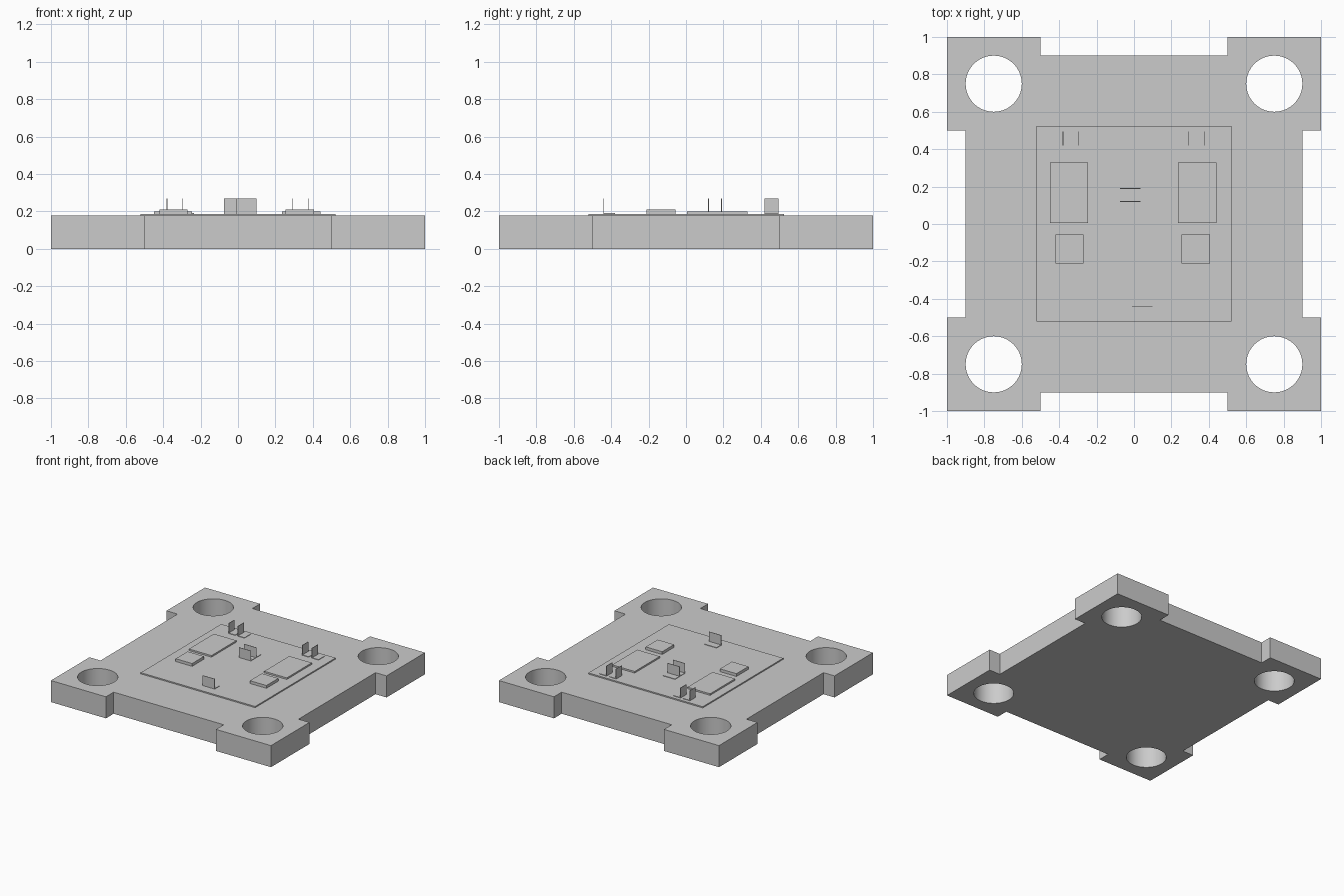
import bpy
import bmesh
import math

cube = bpy.data.objects.get("Cube")
if cube:
    bpy.data.objects.remove(cube, do_unlink=True)

grey = bpy.data.materials.new("plain grey")
grey.use_nodes = True
COLOR = (0.6, 0.6, 0.6, 1)
grey.diffuse_color = COLOR
grey.node_tree.nodes["Principled BSDF"].inputs["Base Color"].default_value = COLOR

BASE_TOP = 0.177
BOARD_TOP = 0.187


def finish(name, bm):
    mesh = bpy.data.meshes.new(name)
    bm.to_mesh(mesh)
    bm.free()
    mesh.materials.append(grey)
    obj = bpy.data.objects.new(name, mesh)
    bpy.context.collection.objects.link(obj)
    return obj


def box(name, x, y, z):
    """Box from (min, max) pairs on each axis."""
    bm = bmesh.new()
    bmesh.ops.create_cube(bm, size=1)
    for v in bm.verts:
        for i, (low, high) in enumerate((x, y, z)):
            v.co[i] = high if v.co[i] > 0 else low
    return finish(name, bm)


# Base plate: square outline with a shallow notch in the middle of each side
bm = bmesh.new()
outline = []
for k in range(4):
    c, s = round(math.cos(k * math.pi / 2)), round(math.sin(k * math.pi / 2))
    for x, y in ((-1, -1), (-0.5, -1), (-0.5, -0.9), (0.5, -0.9), (0.5, -1)):
        outline.append(bm.verts.new((x * c - y * s, x * s + y * c, 0)))
face = bm.faces.new(outline)
top = bmesh.ops.extrude_face_region(bm, geom=[face])["geom"]
for v in top:
    if isinstance(v, bmesh.types.BMVert):
        v.co.z = BASE_TOP
bmesh.ops.recalc_face_normals(bm, faces=bm.faces)
base = finish("base_plate", bm)

# Round corner holes
bm = bmesh.new()
for x in (-0.75, 0.75):
    for y in (-0.75, 0.75):
        ring = bmesh.ops.create_cone(bm, cap_ends=True, segments=64,
                                     radius1=0.15, radius2=0.15, depth=1)
        bmesh.ops.translate(bm, verts=ring["verts"], vec=(x, y, 0))
cutter = finish("hole_cutter", bm)
cutter.hide_render = True
cutter.hide_viewport = True
cut = base.modifiers.new("corner_holes", 'BOOLEAN')
cut.object = cutter
cut.solver = 'EXACT'
bpy.context.view_layer.objects.active = base
base.select_set(True)
bpy.ops.object.modifier_apply(modifier=cut.name)
bpy.data.objects.remove(cutter, do_unlink=True)
bpy.ops.object.shade_smooth_by_angle(angle=math.radians(30))

# Thin raised board
box("board", (-0.52, 0.52), (-0.52, 0.525), (BASE_TOP - 0.01, BOARD_TOP))

# Two large flat chips and two small, slightly taller ones
for side, big_x, small_x in (("right", -0.45, -0.42), ("left", 0.235, 0.255)):
    box("large_chip_" + side, (big_x, big_x + 0.205), (0.005, 0.33),
        (BOARD_TOP - 0.005, 0.2))
    box("small_chip_" + side, (small_x, small_x + 0.15), (-0.21, -0.055),
        (BOARD_TOP - 0.005, 0.21))


# Upright tabs, each a thin blade with a flat foot behind it
TAB_TOP = 0.27
THIN = 0.004
FOOT = 0.06
FOOT_Z = (BOARD_TOP - 0.002, BOARD_TOP + 0.004)


def tab(name, x, y, width, along_x):
    blade, foot = (0, width), (0, FOOT)
    edge = (-THIN / 2, THIN / 2)
    upright = (blade, edge) if along_x else (edge, blade)
    flat = (blade, foot) if along_x else (foot, blade)
    for part, (px, py), z in (("blade", upright, (BOARD_TOP, TAB_TOP)),
                              ("foot", flat, FOOT_Z)):
        box(name + "_" + part, (x + px[0], x + px[1]),
            (y + py[0], y + py[1]), z)


for i, x in enumerate((-0.38, -0.295, 0.29, 0.378)):
    tab("rear_tab_%d" % (i + 1), x, 0.42, 0.075, False)
tab("middle_tab_1", -0.075, 0.12, 0.11, True)
tab("middle_tab_2", -0.075, 0.19, 0.11, True)
tab("front_tab", -0.012, -0.44, 0.11, True)
